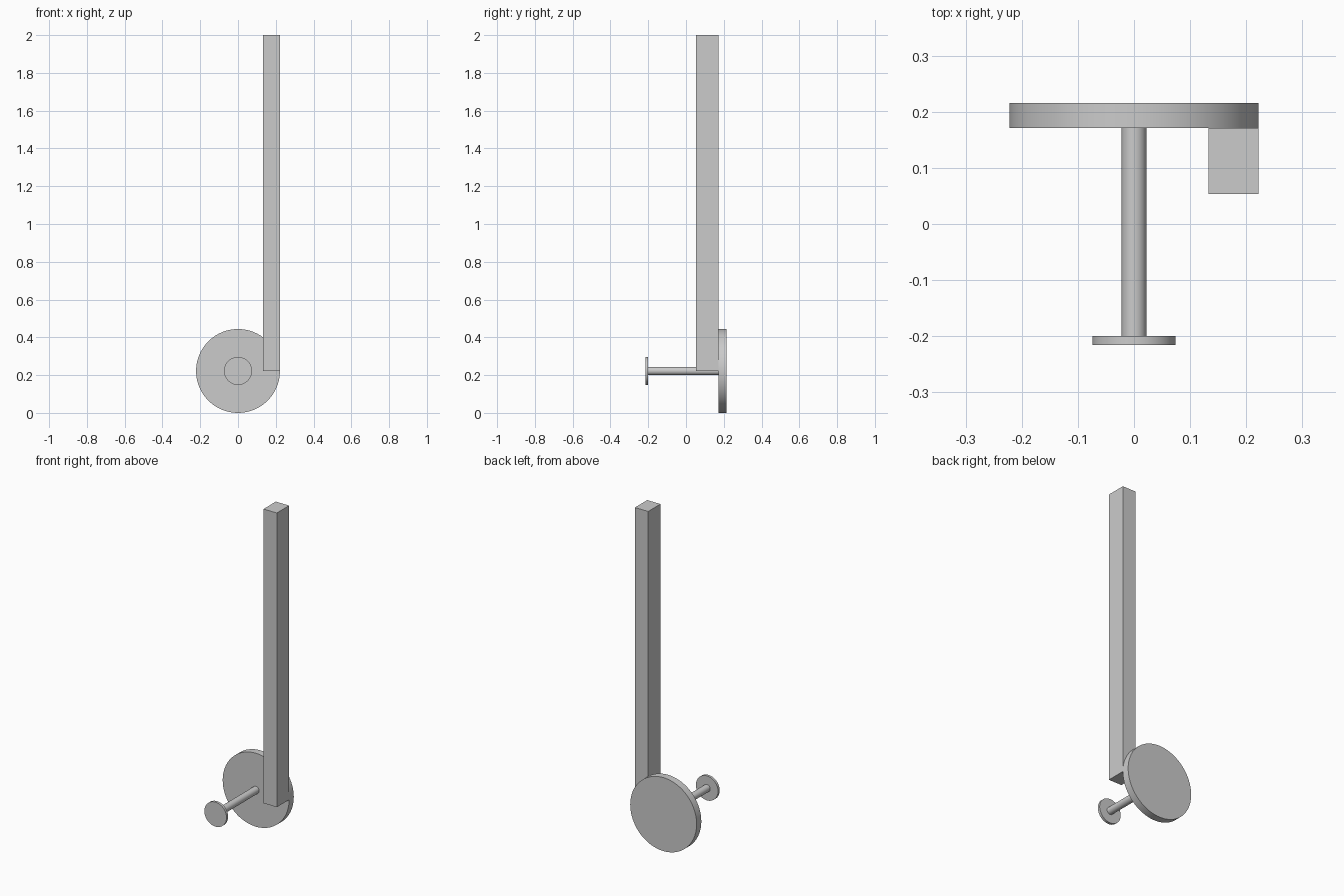
import bpy
from math import pi, radians

if "Cube" in bpy.data.objects:
    bpy.data.objects.remove(bpy.data.objects["Cube"])

AXIS_Z = 0.222  # height of the shared wheel axis


def disc(name, radius, y0, y1, sides=96):
    """Cylinder lying along y between y0 and y1."""
    bpy.ops.mesh.primitive_cylinder_add(
        vertices=sides, radius=radius, depth=y1 - y0,
        location=(0, (y0 + y1) / 2, AXIS_Z), rotation=(pi / 2, 0, 0))
    ob = bpy.context.object
    ob.name = name
    bpy.ops.object.shade_smooth_by_angle(angle=radians(30))
    return ob


def box(name, lo, hi):
    """Box spanning two opposite corners."""
    bpy.ops.mesh.primitive_cube_add(
        size=1, location=[(a + b) / 2 for a, b in zip(lo, hi)])
    ob = bpy.context.object
    ob.name = name
    ob.scale = [b - a for a, b in zip(lo, hi)]
    bpy.ops.object.transform_apply(location=False, rotation=False, scale=True)
    return ob


# Large wheel, axle and small end cap on one axis
disc("large_wheel", 0.222, 0.171, 0.2155)
disc("axle", 0.022, -0.2, 0.171, 48)
disc("end_cap", 0.074, -0.2155, -0.2)

# Tall rod attached to the front of the wheel rim
box("upright_rod", (0.133, 0.0535, AXIS_Z), (0.222, 0.171, 2.0))
